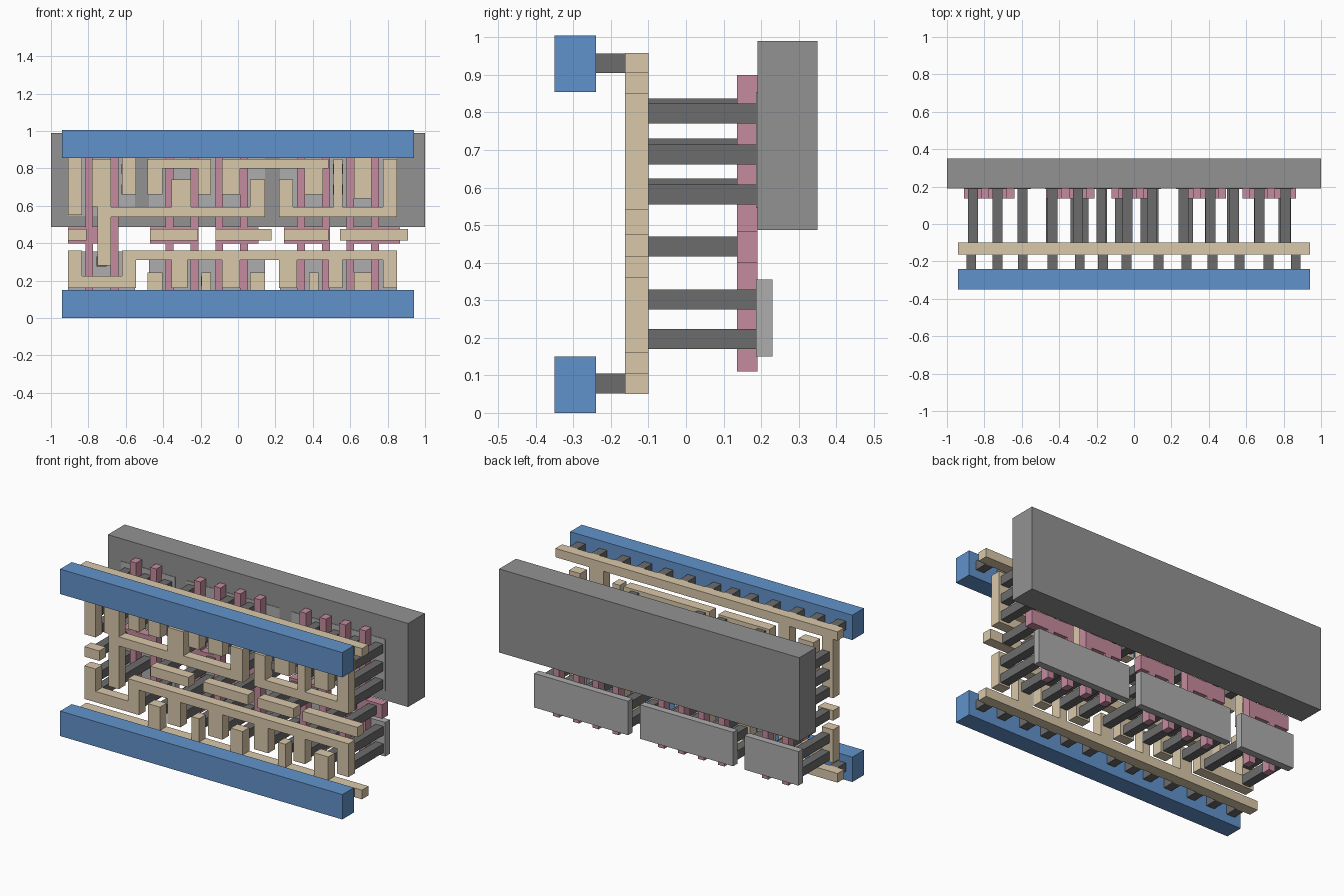
import bpy, bmesh
from mathutils import Matrix, Vector


def material(name, rgb):
    m = bpy.data.materials.new(name)
    m.diffuse_color = (*rgb, 1)
    return m


BLUE = material("blue_metal", (0.12, 0.29, 0.60))
TAN = material("tan_metal", (0.70, 0.58, 0.40))
PINK = material("pink_gate", (0.56, 0.26, 0.34))
DARK = material("dark_contact", (0.15, 0.15, 0.15))
LIGHT = material("light_diffusion", (0.42, 0.42, 0.42))
WELL = material("well_grey", (0.29, 0.29, 0.29))


def layer(name, mat, y0, y1, rects):
    """One object of boxes: rects are (x0, x1, z0, z1), extruded from y0 to y1."""
    bm = bmesh.new()
    for x0, x1, z0, z1 in rects:
        centre = Vector(((x0 + x1) / 2, (y0 + y1) / 2, (z0 + z1) / 2))
        size = (x1 - x0, y1 - y0, z1 - z0)
        bmesh.ops.create_cube(bm, size=1, matrix=Matrix.LocRotScale(centre, None, size))
    me = bpy.data.meshes.new(name)
    bm.to_mesh(me)
    bm.free()
    me.materials.append(mat)
    ob = bpy.data.objects.new(name, me)
    bpy.context.collection.objects.link(ob)


def studs(places, size=0.053):
    h = size / 2
    return [(x - h, x + h, z - h, z + h) for x, z in places]


# Well slab and the diffusion plates
layer("well_slab", WELL, 0.19, 0.35, [(-1, 1, 0.487, 0.99)])
spans = [(-0.91, -0.55), (-0.475, 0.145), (0.225, 0.85)]
layer("lower_diffusion", LIGHT, 0.187, 0.23, [(a, b, 0.15, 0.355) for a, b in spans])
layer("upper_diffusion", LIGHT, 0.187, 0.23, [(a, b, 0.545, 0.855) for a, b in spans])

# Gate strips, tied by pads at mid height
gates = [-0.795, -0.66, -0.367, -0.233, -0.1, 0.033, 0.337, 0.47, 0.6, 0.733]
layer("gate_strips", PINK, 0.136, 0.19,
      [(x - 0.021, x + 0.021, z0, z1) for x in gates for z0, z1 in [(0.11, 0.4), (0.485, 0.90)]])
layer("gate_pads", PINK, 0.136, 0.19,
      [(a, b, 0.4, 0.485) for a, b in
       [(-0.91, -0.639), (-0.47, -0.212), (-0.121, 0.11), (0.245, 0.491), (0.579, 0.865)]])

# Supply rails, the thin rails behind them and the studs between
layer("supply_rails", BLUE, -0.35, -0.24, [(-0.94, 0.94, 0, 0.15), (-0.94, 0.94, 0.855, 1.005)])
layer("inner_rails", TAN, -0.163, -0.10, [(-0.94, 0.94, 0.05, 0.105), (-0.94, 0.94, 0.905, 0.958)])
rail_studs = [-0.87, -0.73, -0.595, -0.435, -0.29, -0.165, -0.04, 0.13, 0.28, 0.42, 0.565, 0.72, 0.865]
layer("rail_studs", DARK, -0.24, -0.163, studs([(x, z) for x in rail_studs for z in (0.078, 0.931)]))

# Upper wiring
layer("upper_wiring", TAN, -0.163, -0.10, [
    (-0.91, -0.835, 0.55, 0.905), (-0.62, -0.545, 0.66, 0.905), (0.62, 0.715, 0.64, 0.905),
    (-0.78, -0.68, 0.595, 0.85), (-0.75, 0.145, 0.54, 0.595), (-0.75, -0.68, 0.28, 0.54),
    (-0.355, -0.25, 0.595, 0.74), (0.065, 0.145, 0.595, 0.74),
    (-0.485, -0.145, 0.80, 0.85), (-0.485, -0.405, 0.66, 0.80), (-0.215, -0.145, 0.66, 0.80),
    (-0.085, 0.485, 0.80, 0.85), (-0.085, 0.01, 0.66, 0.80), (0.355, 0.455, 0.66, 0.80),
    (0.22, 0.85, 0.54, 0.595), (0.22, 0.295, 0.595, 0.74),
    (0.51, 0.56, 0.595, 0.85), (0.775, 0.85, 0.595, 0.85)])

# Input bars over the gate pads
layer("input_bars", TAN, -0.163, -0.10,
      [(a, b, 0.415, 0.475) for a, b in
       [(-0.91, -0.81), (-0.47, -0.215), (-0.12, 0.18), (0.245, 0.485), (0.545, 0.91)]])

# Lower wiring: comb hanging from a bar, and short stubs from the rail
teeth = [(-0.355, -0.27), (-0.085, 0.01), (0.22, 0.315), (0.485, 0.56), (0.775, 0.85)]
stubs = [(-0.485, -0.405), (-0.195, -0.145), (0.065, 0.145), (0.38, 0.43), (0.62, 0.715)]
layer("lower_wiring", TAN, -0.163, -0.10,
      [(-0.91, -0.545, 0.16, 0.225), (-0.91, -0.835, 0.225, 0.36),
       (-0.62, -0.545, 0.225, 0.31), (-0.62, 0.85, 0.31, 0.36)]
      + [(a, b, 0.16, 0.31) for a, b in teeth] + [(a, b, 0.105, 0.245) for a, b in stubs])

# Contacts from wiring back to the diffusion and the gate pads
low = [(-0.86, 0.197), (-0.86, 0.302), (-0.73, 0.302), (-0.597, 0.197)]
low += [((a + b) / 2, z) for a, b in teeth for z in (0.197, 0.302)]
low += [((a + b) / 2, 0.197) for a, b in stubs]
layer("lower_contacts", DARK, -0.10, 0.187, studs(low))
high = [(x, z) for x in (-0.86, 0.81) for z in (0.582, 0.688, 0.797)]
high += [(x, z) for x in (-0.73, -0.597, 0.535, 0.67) for z in (0.688, 0.797)]
high += [(x, z) for x in (-0.435, -0.175, -0.035, 0.41) for z in (0.704, 0.811)]
high += [(x, z) for x in (-0.3, 0.095, 0.265) for z in (0.598, 0.704)]
layer("upper_contacts", DARK, -0.10, 0.187, studs(high))
pads = [-0.86, -0.435, -0.27, -0.075, 0.06, 0.29, 0.41, 0.67, 0.8]
layer("gate_contacts", DARK, -0.10, 0.136, studs([(x, 0.443) for x in pads]))
